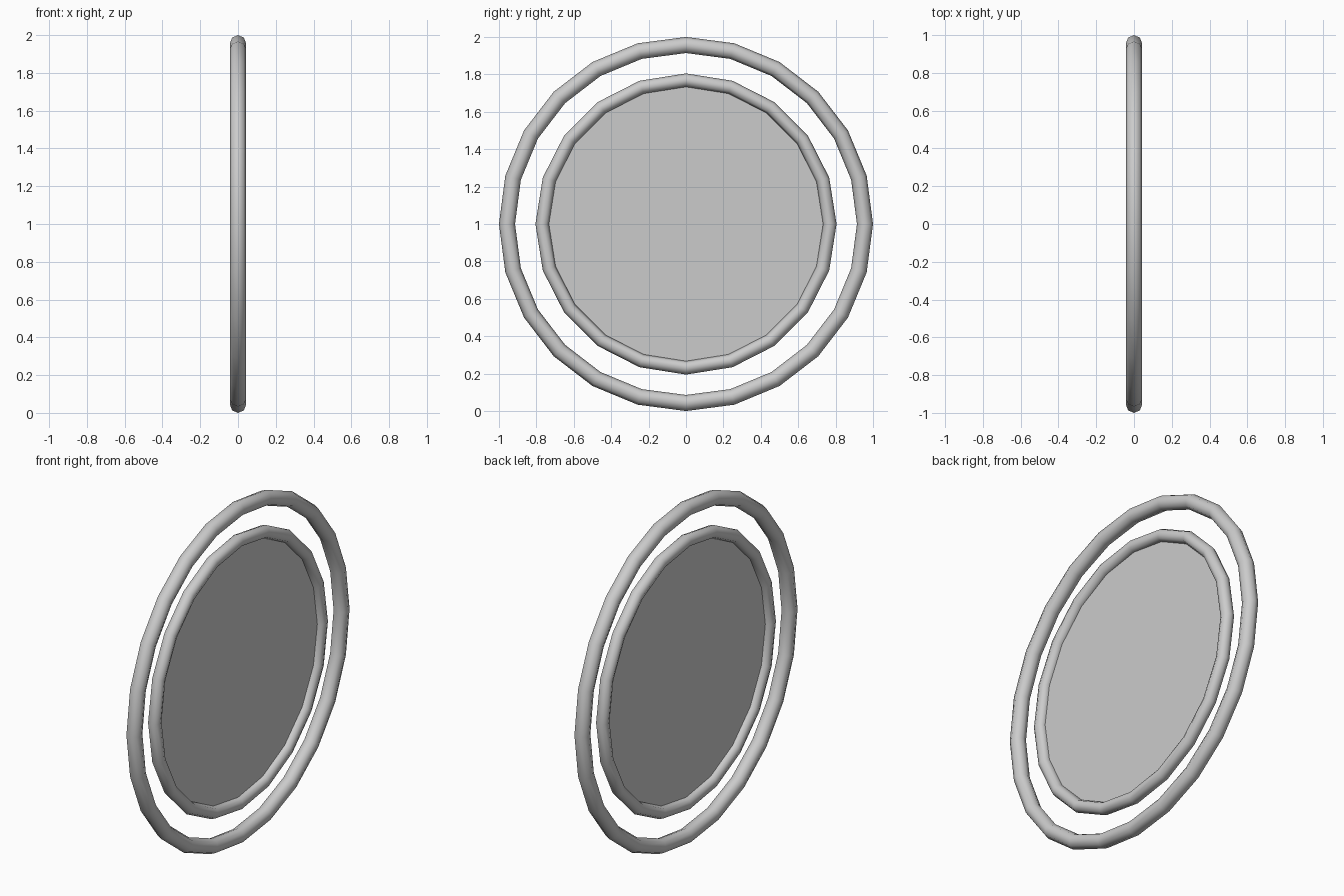
import bpy
from math import pi

if "Cube" in bpy.data.objects:
    bpy.data.objects.remove(bpy.data.objects["Cube"])

CENTRE = (0, 0, 1)
TURN = (0, pi / 2, 0)  # ring axis along x


def ring(name, outer, inner, sides):
    bpy.ops.mesh.primitive_torus_add(
        major_radius=(outer + inner) / 2, minor_radius=(outer - inner) / 2,
        major_segments=sides, minor_segments=8, location=CENTRE, rotation=TURN)
    ob = bpy.context.object
    ob.name = name
    bpy.ops.object.shade_smooth()
    return ob


# Two concentric hoops
ring("outer_ring", 1.0, 0.914, 24)
ring("inner_ring", 0.805, 0.733, 20)

# Flat panel filling the inner hoop
bpy.ops.mesh.primitive_circle_add(vertices=20, radius=0.765, fill_type='NGON',
                                  location=CENTRE, rotation=TURN)
bpy.context.object.name = "panel"
